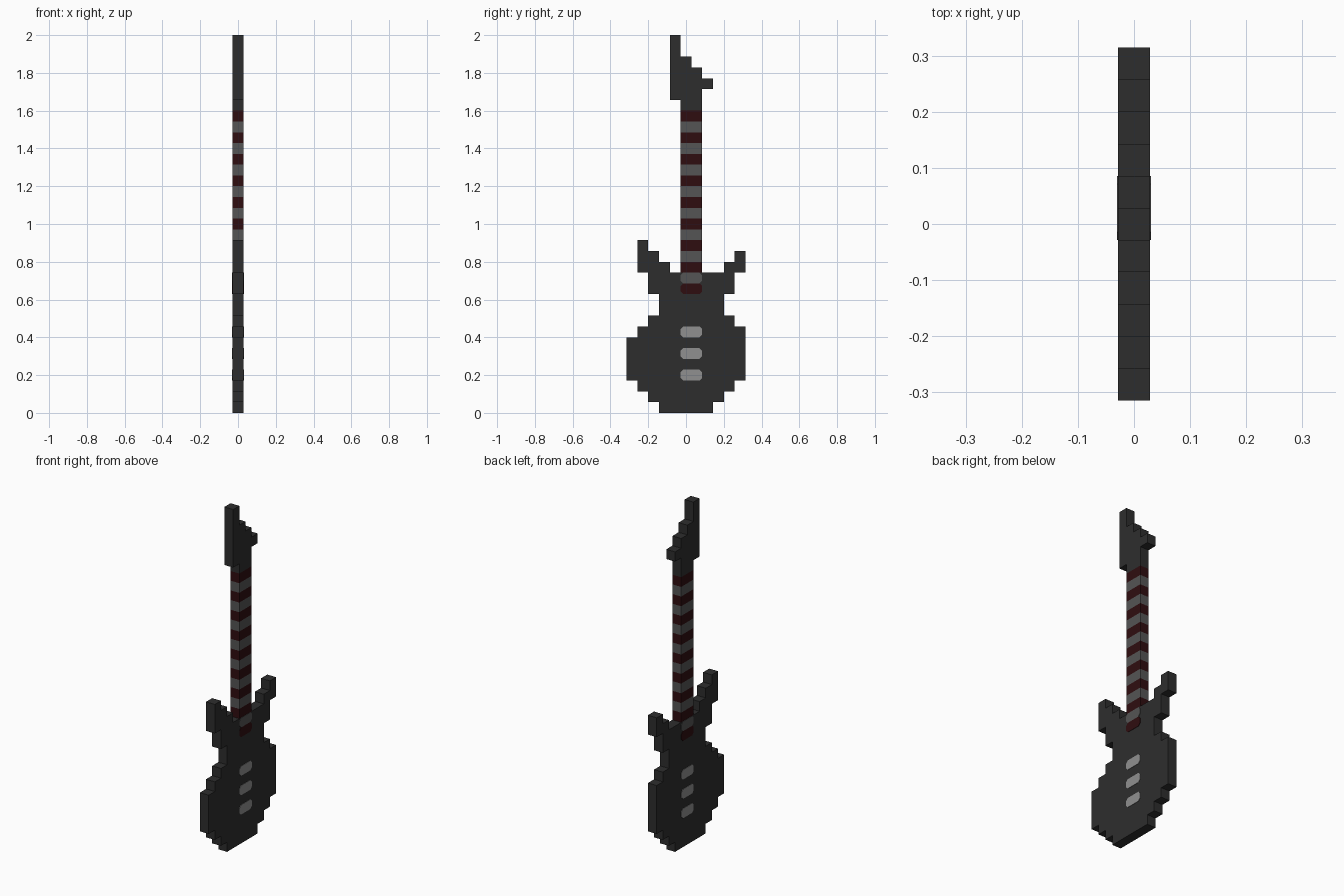
import bpy
import bmesh
import math

cube = bpy.data.objects.get("Cube")
if cube:
    bpy.data.objects.remove(cube, do_unlink=True)

U = 2 / 35          # one block
HALF = U / 2        # half thickness
MID = 5.5           # column in the middle of the 11 block width


def material(name, r, g, b):
    m = bpy.data.materials.new(name)
    m.use_nodes = True
    m.diffuse_color = (r, g, b, 1)
    bsdf = m.node_tree.nodes["Principled BSDF"]
    bsdf.inputs["Base Color"].default_value = (r, g, b, 1)
    bsdf.inputs["Roughness"].default_value = 0.8
    return m


BLACK = material("black", 0.027, 0.027, 0.027)
RED = material("dark red", 0.028, 0.004, 0.005)
GREY = material("fret grey", 0.09, 0.09, 0.09)
SILVER = material("pickup silver", 0.28, 0.28, 0.28)


def finish(name, bm, mats):
    bmesh.ops.recalc_face_normals(bm, faces=bm.faces)
    mesh = bpy.data.meshes.new(name)
    bm.to_mesh(mesh)
    bm.free()
    for m in mats:
        mesh.materials.append(m)
    ob = bpy.data.objects.new(name, mesh)
    bpy.context.collection.objects.link(ob)
    return ob


def block_part(name, spans, mats):
    """Slab made of (first row, end row, first column, end column) spans of blocks.
    With two materials, the rows alternate."""
    bm = bmesh.new()
    verts = {}

    def corner(c, r):
        if (c, r) not in verts:
            verts[c, r] = bm.verts.new((-HALF, (c - MID) * U, r * U))
        return verts[c, r]

    for r0, r1, c0, c1 in spans:
        for r in range(r0, r1):
            for c in range(c0, c1):
                bm.faces.new([corner(c + i, r + j)
                              for i, j in ((0, 0), (1, 0), (1, 1), (0, 1))])
    # thicken across x
    ext = bmesh.ops.extrude_face_region(bm, geom=bm.faces[:], use_keep_orig=True)
    moved = [e for e in ext["geom"] if isinstance(e, bmesh.types.BMVert)]
    bmesh.ops.translate(bm, verts=moved, vec=(U, 0, 0))
    if len(mats) > 1:
        for f in bm.faces:
            f.material_index = math.floor(f.calc_center_median().z / U) % len(mats)
    bmesh.ops.recalc_face_normals(bm, faces=bm.faces)
    bmesh.ops.dissolve_limit(bm, angle_limit=0.01, verts=bm.verts[:],
                             edges=bm.edges[:], delimit={'MATERIAL'})
    return finish(name, bm, mats)


def inlay(name, row, mat):
    """Thin plate with clipped corners, two blocks wide, on each face."""
    cut, lift = 0.014, 0.003
    w, z0, z1 = U, row * U, (row + 1) * U
    outline = [(-w + cut, z0), (w - cut, z0), (w, z0 + cut), (w, z1 - cut),
               (w - cut, z1), (-w + cut, z1), (-w, z1 - cut), (-w, z0 + cut)]
    shift = (6 - MID) * U
    for side, label in ((1, "left"), (-1, "right")):
        bm = bmesh.new()
        face = bm.faces.new([bm.verts.new((side * (HALF - 0.002), y + shift, z))
                             for y, z in outline])
        ext = bmesh.ops.extrude_face_region(bm, geom=[face], use_keep_orig=True)
        moved = [e for e in ext["geom"] if isinstance(e, bmesh.types.BMVert)]
        bmesh.ops.translate(bm, verts=moved, vec=(side * (lift + 0.002 - 0.001), 0, 0))
        finish(f"{name}_{label}", bm, [mat])


# Body with its two horns
block_part("body", [
    (0, 1, 3, 8), (1, 2, 2, 9), (2, 3, 1, 10),       # rounded base
    (3, 7, 0, 11), (7, 8, 1, 11), (8, 9, 2, 10),     # lower bout
    (9, 11, 3, 9), (11, 13, 2, 10),                  # waist and shoulders
    (13, 14, 1, 4), (14, 15, 1, 3), (15, 16, 1, 2),  # long horn
    (13, 14, 9, 11), (14, 15, 10, 11),               # short horn
], [BLACK])

# Striped neck
block_part("neck", [(13, 28, 5, 7)], [GREY, RED])

# Headstock with peg and pointed tip
block_part("headstock", [
    (28, 29, 5, 7), (29, 30, 4, 7), (30, 31, 4, 8),
    (31, 32, 4, 7), (32, 33, 4, 6), (33, 35, 4, 5),
], [BLACK])

# Fretboard end laid over the body
inlay("fretboard_end_red", 11, RED)
inlay("fretboard_end_grey", 12, GREY)

# Pickups
for n, row in enumerate((3, 5, 7), 1):
    inlay(f"pickup_{n}", row, SILVER)
